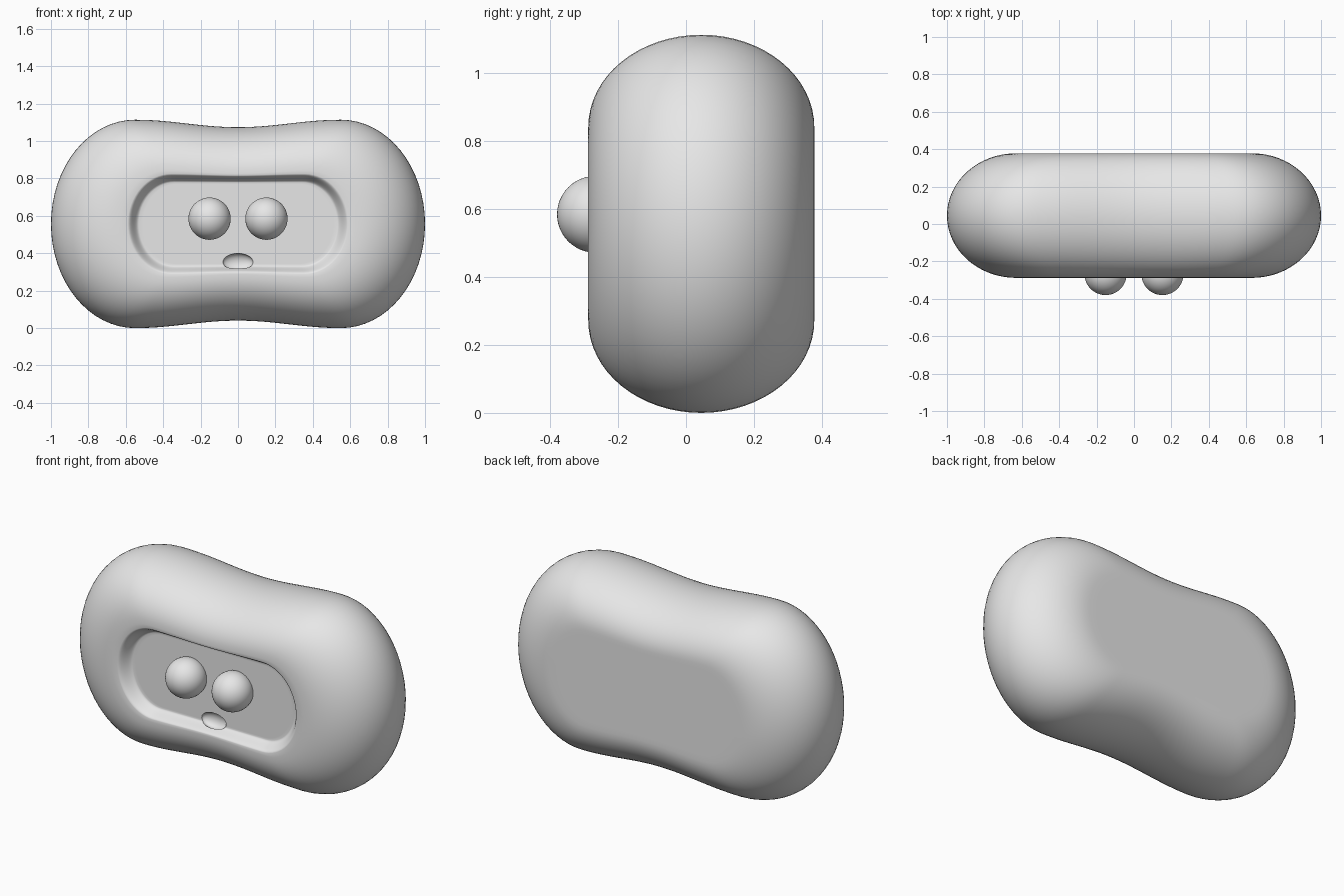
import bpy, bmesh, math

cube = bpy.data.objects.get("Cube")
if cube:
    bpy.data.objects.remove(cube, do_unlink=True)

CZ, CY, HALF_DEPTH = 0.557, 0.045, 0.333
FLOOR_Y = -0.225

grey = bpy.data.materials.new("soft grey")
grey.use_nodes = True
grey.diffuse_color = (0.8, 0.8, 0.8, 1)
grey.node_tree.nodes["Principled BSDF"].inputs["Base Color"].default_value = (0.8, 0.8, 0.8, 1)


def outline(half_x, straight, half_z, waist, n=32):
    """Closed loop: elliptical ends joined by gently pinched long edges."""
    quarter = []
    for i in range(n):  # right end, bottom to top
        a = math.pi * (i / n - 0.5)
        quarter.append((straight + (half_x - straight) * math.cos(a), half_z * math.sin(a)))
    for i in range(n):  # top edge, right to left
        u = 1 - 2 * i / n
        quarter.append((straight * u, half_z - waist * (1 + math.cos(math.pi * u)) / 2))
    return quarter + [(-x, -z) for x, z in quarter]


def blend(a, b, t):
    return [(p[0] + (q[0] - p[0]) * t, p[1] + (q[1] - p[1]) * t) for p, q in zip(a, b)]


def sphere(name, location, scale):
    bpy.ops.mesh.primitive_uv_sphere_add(segments=48, ring_count=24, radius=1, location=location)
    ob = bpy.context.object
    ob.name = name
    ob.scale = scale
    bpy.ops.object.transform_apply(location=False, rotation=False, scale=True)
    ob.data.materials.append(grey)
    bpy.ops.object.shade_smooth()
    return ob


# Body: rings from the flat back, around the rounded rim, into the face recess
outer = outline(1.0, 0.55, 0.557, 0.04)
flat = outline(0.63, 0.38, 0.285, 0.015)
rim = outline(0.59, 0.36, 0.268, 0.008)
floor = outline(0.53, 0.34, 0.222, 0.0)

rings = [(blend(flat, floor, 0.5), CY + HALF_DEPTH)]
for i in range(33):
    a = math.pi * (0.5 - i / 32)
    rings.append((blend(flat, outer, math.cos(a)), CY + HALF_DEPTH * math.sin(a)))
front_y = CY - HALF_DEPTH
for i in range(11):
    t = i / 10
    s = t * t * (3 - 2 * t)
    rings.append((blend(rim, floor, t), front_y + (FLOOR_Y - front_y) * s))
rings.append((blend(floor, [(0, 0)] * len(floor), 0.04), FLOOR_Y))

bm = bmesh.new()
loops = [[bm.verts.new((x, y, CZ + z)) for x, z in pts] for pts, y in rings]
count = len(outer)
for lower, upper in zip(loops, loops[1:]):
    for i in range(count):
        j = (i + 1) % count
        bm.faces.new((lower[i], lower[j], upper[j], upper[i]))
bm.faces.new(loops[0])
bm.faces.new(loops[-1])
bmesh.ops.recalc_face_normals(bm, faces=bm.faces)
mesh = bpy.data.meshes.new("body")
bm.to_mesh(mesh)
bm.free()
mesh.materials.append(grey)
body = bpy.data.objects.new("body", mesh)
bpy.context.collection.objects.link(body)

# Mouth: a small arched dent in the recess floor
cutter = sphere("mouth_cutter", (0, FLOOR_Y, 0.353), (0.08, 0.035, 0.046))
cutter.hide_render = True
dent = body.modifiers.new("mouth", 'BOOLEAN')
dent.operation = 'DIFFERENCE'
dent.solver = 'EXACT'
dent.object = cutter
bpy.ops.object.select_all(action='DESELECT')
body.select_set(True)
bpy.context.view_layer.objects.active = body
bpy.ops.object.modifier_apply(modifier="mouth")
bpy.data.objects.remove(cutter, do_unlink=True)
bpy.ops.object.shade_smooth_by_angle(angle=math.radians(35))

# Eyes
for side, sign in (("left", 1), ("right", -1)):
    sphere(side + "_eye", (0.152 * sign, -0.267, 0.585), (0.113, 0.113, 0.113))
